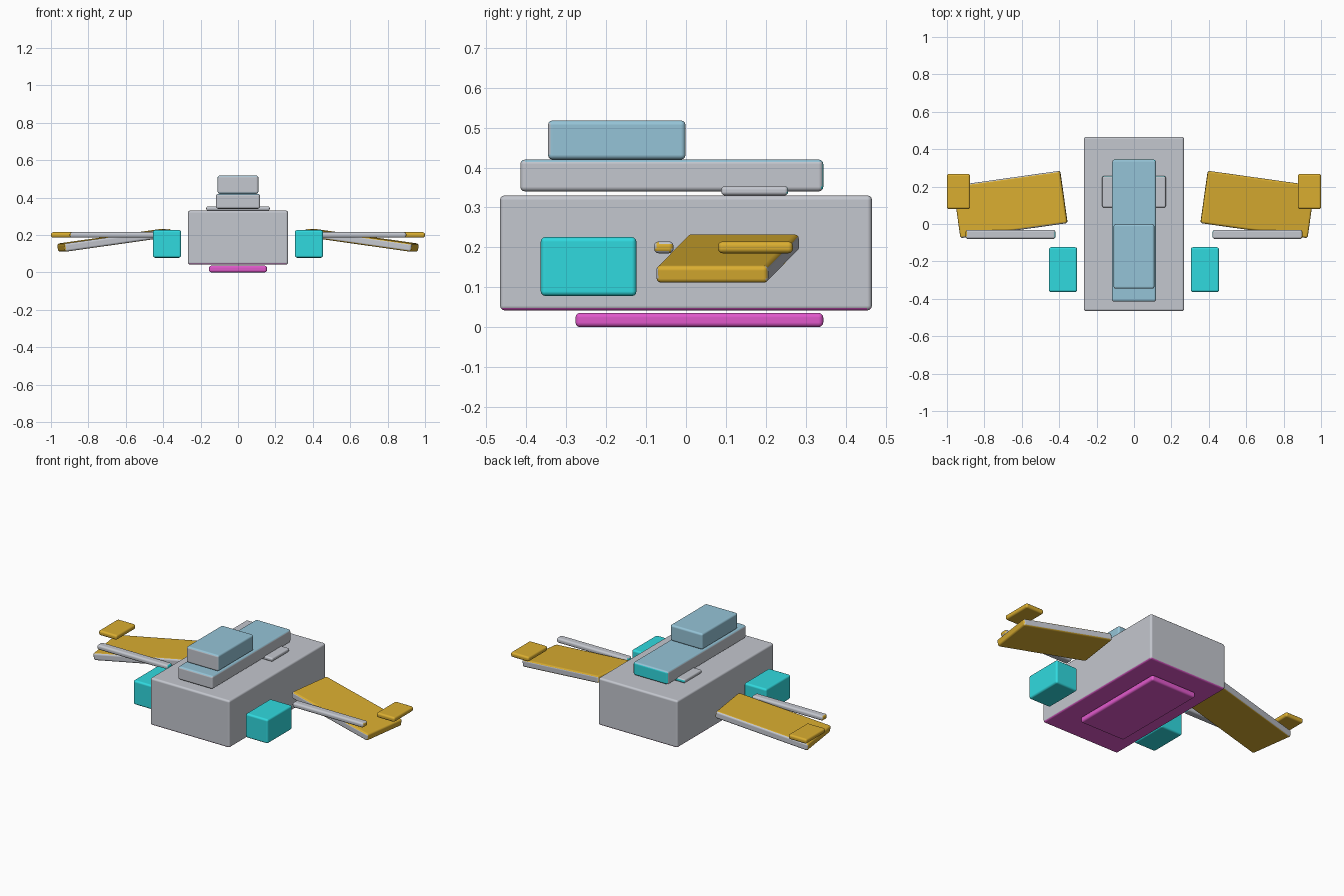
import bpy, bmesh, math
from mathutils import Matrix, Vector

if "Cube" in bpy.data.objects:
    bpy.data.objects.remove(bpy.data.objects["Cube"])

COLORS = {
    "grey": None,
    "blue": (0.30, 0.55, 0.68, 1),
    "cyan": (0.03, 0.70, 0.74, 1),
    "gold": (0.70, 0.42, 0.03, 1),
    "magenta": (0.75, 0.10, 0.60, 1),
}
MATS = {}
for label, rgba in COLORS.items():
    MATS[label] = bpy.data.materials.new(label + "_paint")
    MATS[label].diffuse_color = rgba or (0.55, 0.57, 0.62, 1)


def box(name, lo, hi, base="grey", faces=None, side=1, yaw=0.0, tilt=0.0):
    """Rounded box; faces maps a direction such as '+x' to a colour.
    side=-1 builds the mirror image across x = 0."""
    lo, hi = Vector(lo), Vector(hi)
    faces = faces or {}
    bm = bmesh.new()
    bmesh.ops.create_cube(bm, size=1)
    bmesh.ops.scale(bm, vec=hi - lo, verts=bm.verts)
    bm.normal_update()
    slots = [base] + sorted(set(faces.values()) - {base})
    for f in bm.faces:
        axis = max(range(3), key=lambda i: abs(f.normal[i]))
        key = ("+" if f.normal[axis] > 0 else "-") + "xyz"[axis]
        f.material_index = slots.index(faces.get(key, base))
        f.smooth = True
    place = (Matrix.Translation((lo + hi) / 2)
             @ Matrix.Rotation(yaw, 4, "Z") @ Matrix.Rotation(tilt, 4, "Y"))
    bm.transform(place)
    if side < 0:
        bm.transform(Matrix.Diagonal((-1, 1, 1, 1)))
        bmesh.ops.reverse_faces(bm, faces=bm.faces)
    mesh = bpy.data.meshes.new(name)
    bm.to_mesh(mesh)
    bm.free()
    for s in slots:
        mesh.materials.append(MATS[s])
    ob = bpy.data.objects.new(name, mesh)
    bpy.context.collection.objects.link(ob)
    bev = ob.modifiers.new("rounded_edges", "BEVEL")
    bev.width = min(0.012, min(hi - lo) * 0.4)
    bev.segments = 3
    bev.harden_normals = True
    return ob


# Central body and the stack on top of it
box("hull", (-0.268, -0.466, 0.042), (0.268, 0.466, 0.33), faces={"-z": "magenta"})
box("belly_plate", (-0.155, -0.277, 0.0), (0.155, 0.344, 0.036), "magenta")
box("deck", (-0.118, -0.415, 0.34), (0.118, 0.344, 0.42),
    faces={"+z": "blue", "+y": "cyan"})
box("cabin", (-0.109, -0.346, 0.42), (0.109, -0.001, 0.518), "blue",
    faces={"-y": "grey"})
box("rear_hatch", (-0.17, 0.088, 0.33), (0.17, 0.256, 0.353), faces={"+y": "cyan"})

# Mirrored side parts
for side, tag in ((1, "right"), (-1, "left")):
    box(tag + "_engine", (0.304, -0.364, 0.078), (0.455, -0.124, 0.226), "cyan",
        side=side)
    # Drooping, swept wing
    box(tag + "_wing", (0.37, -0.037, 0.15), (0.952, 0.246, 0.194), "gold",
        faces={"+y": "grey", "-y": "grey"}, side=side,
        yaw=math.radians(-8), tilt=math.radians(8))
    box(tag + "_barrel", (0.42, -0.08, 0.185), (0.90, -0.031, 0.215),
        faces={"+x": "gold", "-x": "cyan"}, side=side)
    box(tag + "_wingtip", (0.876, 0.08, 0.185), (1.0, 0.268, 0.215), "gold",
        side=side)

for m in bpy.data.materials:
    if m.users and not m.is_grease_pencil:
        m.use_nodes = True
        m.node_tree.nodes["Principled BSDF"].inputs["Base Color"].default_value = m.diffuse_color
